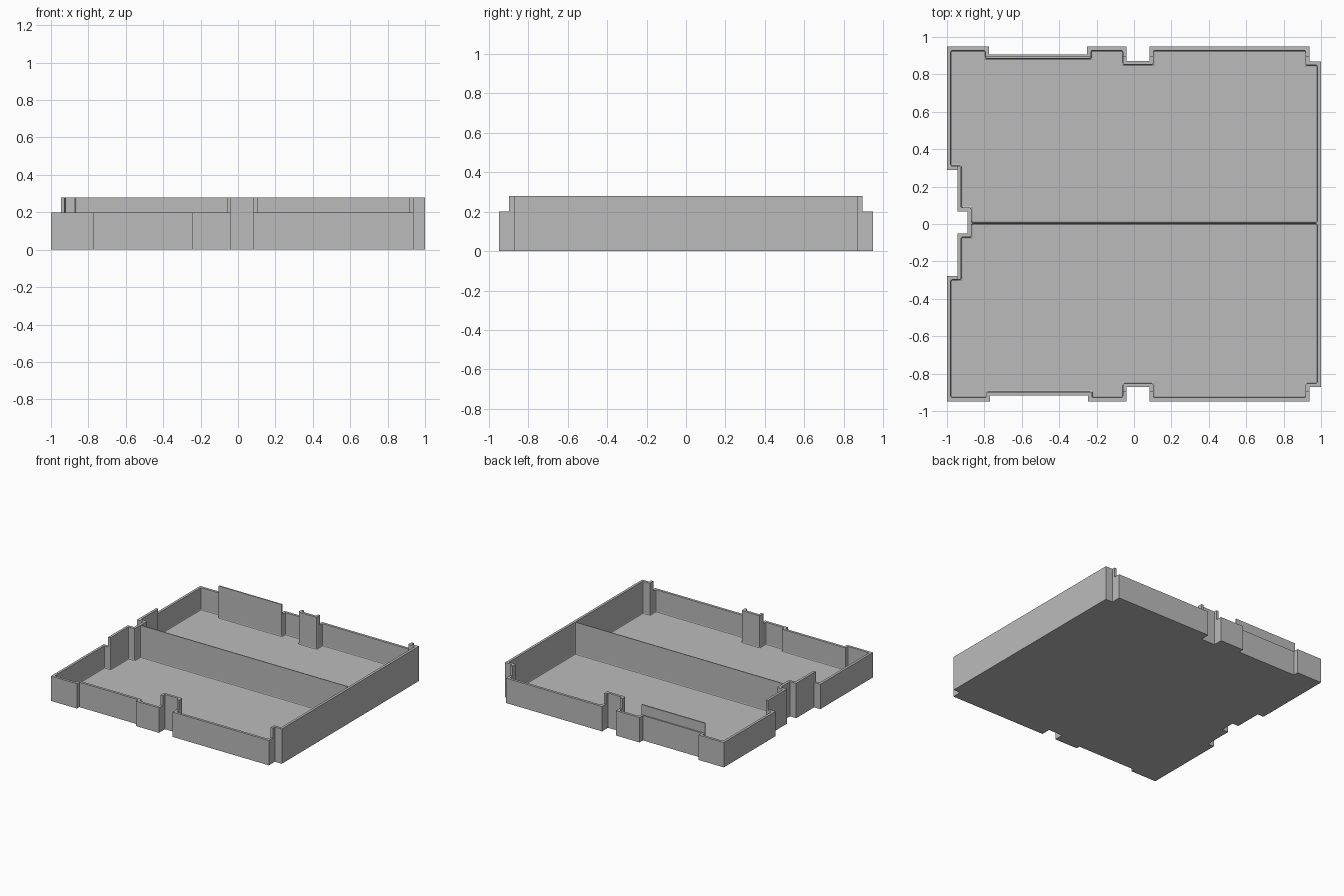
import bpy, bmesh

if "Cube" in bpy.data.objects:
    bpy.data.objects.remove(bpy.data.objects["Cube"], do_unlink=True)

HEIGHT, LOW, FLOOR, WALL = 0.28, 0.2, 0.02, 0.02
MID, HALF_DIVIDER = 0.005, 0.003

grey = bpy.data.materials.new("plain grey")
grey.use_nodes = True
grey.diffuse_color = (0.5, 0.5, 0.5, 1)
grey.node_tree.nodes["Principled BSDF"].inputs["Base Color"].default_value = (0.5, 0.5, 0.5, 1)


def prism(name, points, z0, z1, fillet=0):
    """Extrude an outline; optionally round its floor and corner edges."""
    bm = bmesh.new()
    face = bm.faces.new([bm.verts.new((x, y, z0)) for x, y in points])
    out = bmesh.ops.extrude_face_region(bm, geom=[face])
    top = [v for v in out["geom"] if isinstance(v, bmesh.types.BMVert)]
    bmesh.ops.translate(bm, verts=top, vec=(0, 0, z1 - z0))
    bmesh.ops.recalc_face_normals(bm, faces=bm.faces)
    if fillet:
        edges = [e for e in bm.edges if min(v.co.z for v in e.verts) < z0 + 0.001]
        bmesh.ops.bevel(bm, geom=edges, offset=fillet, segments=2,
                        profile=0.5, affect='EDGES')
    mesh = bpy.data.meshes.new(name)
    bm.to_mesh(mesh)
    bm.free()
    mesh.materials.append(grey)
    obj = bpy.data.objects.new(name, mesh)
    bpy.context.collection.objects.link(obj)
    return obj


def inset(points):
    """Inset a clockwise right-angled outline by the wall thickness."""
    def shift(a, b):
        dx, dy = b[0] - a[0], b[1] - a[1]
        length = abs(dx) + abs(dy)
        on_divider = a[1] == MID and b[1] == MID
        t = HALF_DIVIDER if on_divider else WALL
        return dy / length * t, -dx / length * t
    result = []
    for i, p in enumerate(points):
        before = shift(points[i - 1], p)
        after = shift(p, points[(i + 1) % len(points)])
        result.append((p[0] + before[0] + after[0], p[1] + before[1] + after[1]))
    return result


def box(name, x0, x1, y0, y1):
    return prism(name, [(x0, y0), (x0, y1), (x1, y1), (x1, y0)], LOW, 0.5)


# Outer outline with notches, clockwise, split at the divider
back = [(-0.89, MID), (-0.89, 0.067), (-0.945, 0.067), (-0.945, 0.29), (-1, 0.29),
        (-1, 0.948), (-0.775, 0.948), (-0.775, 0.905), (-0.25, 0.905), (-0.25, 0.948),
        (-0.04, 0.948), (-0.04, 0.872), (0.083, 0.872), (0.083, 0.948),
        (0.938, 0.948), (0.938, 0.87), (1, 0.87), (1, MID)]
front = [(1, MID), (1, -0.872), (0.938, -0.872), (0.938, -0.948), (0.083, -0.948),
         (0.083, -0.872), (-0.04, -0.872), (-0.04, -0.948), (-0.245, -0.948),
         (-0.245, -0.917), (-0.77, -0.917), (-0.77, -0.948), (-1, -0.948), (-1, -0.278),
         (-0.945, -0.278), (-0.945, -0.05), (-0.89, -0.05), (-0.89, MID)]

# Tray body, hollowed into two compartments, with a lowered outer rim
tray = prism("divided_tray", back[1:-1] + front[1:-1], 0, HEIGHT)
cutters = [
    prism("back_compartment_cutter", inset(back), FLOOR, 0.4, 0.008),
    prism("front_compartment_cutter", inset(front), FLOOR, 0.4, 0.008),
    box("back_rim_cutter", -1.2, 1.2, 0.895, 1.2),
    box("front_rim_cutter", -1.2, 1.2, -1.2, -0.8965),
    box("right_rim_cutter", -1.2, -0.946, -1.2, 1.2),
]
for cutter in cutters:
    cutter.hide_render = True
    mod = tray.modifiers.new(cutter.name, 'BOOLEAN')
    mod.operation = 'DIFFERENCE'
    mod.solver = 'EXACT'
    mod.object = cutter

# Bake the cuts and drop the cutters
bpy.context.view_layer.update()
graph = bpy.context.evaluated_depsgraph_get()
cut_mesh = bpy.data.meshes.new_from_object(tray.evaluated_get(graph))
tray.modifiers.clear()
tray.data = cut_mesh
for cutter in cutters:
    bpy.data.objects.remove(cutter, do_unlink=True)
